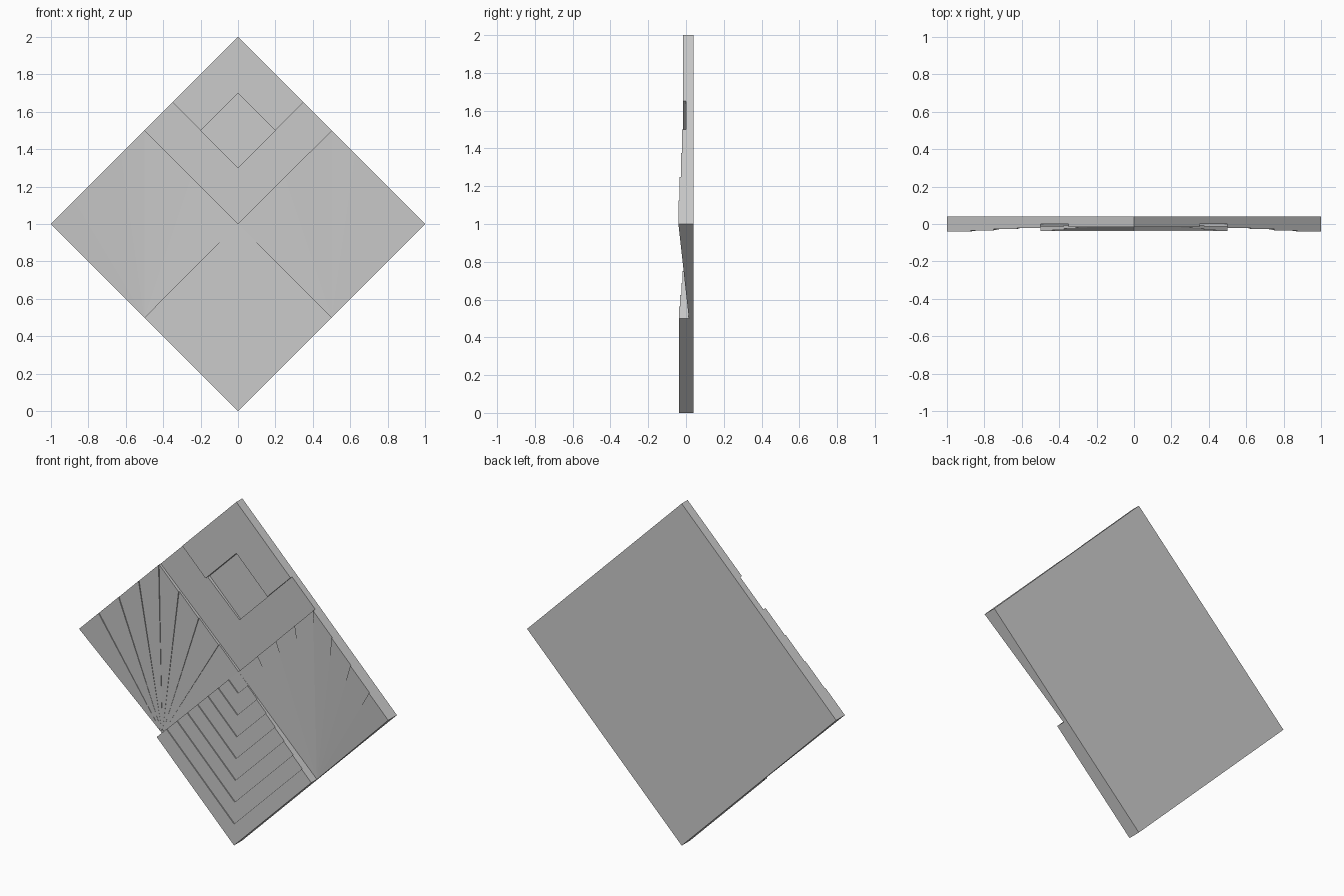
import bpy, bmesh

if "Cube" in bpy.data.objects:
    bpy.data.objects.remove(bpy.data.objects["Cube"])

BACK = 0.04      # rear plane of the panel
INNER = 0.032    # depth of hidden seams between tiles
N = 8            # steps per tile


def on_rim(p):
    return abs(p[0]) + abs(p[1] - 1) > 1 - 1e-4


def make_object(name, polys):
    bm = bmesh.new()
    for poly in polys:
        pts = []
        for p in poly:
            if not any(sum(abs(a - b) for a, b in zip(p, q)) < 1e-5 for q in pts):
                pts.append(p)
        if len(pts) > 2:
            bm.faces.new([bm.verts.new((x, y, z)) for x, z, y in pts])
    bmesh.ops.remove_doubles(bm, verts=bm.verts, dist=1e-5)
    bmesh.ops.recalc_face_normals(bm, faces=bm.faces)
    bm.normal_update()
    if sum(f.normal.y * f.calc_area() for f in bm.faces if abs(f.normal.y) > 0.5) > 0 and name != "back_panel":
        bmesh.ops.reverse_faces(bm, faces=bm.faces)
    me = bpy.data.meshes.new(name)
    bm.to_mesh(me)
    bm.free()
    ob = bpy.data.objects.new(name, me)
    bpy.context.collection.objects.link(ob)
    return ob


def relief(name, facets):
    """Front facets (x, z, y) joined by step walls, with skirts at the border."""
    edges = {}
    for f in facets:
        for a, b in zip(f, f[1:] + f[:1]):
            ka, kb = [(round(p[0], 4), round(p[1], 4)) for p in (a, b)]
            if ka != kb:
                if ka > kb:
                    ka, kb, a, b = kb, ka, b, a
                edges.setdefault((ka, kb), []).append((a, b))
    polys = list(facets)
    for pairs in edges.values():
        a, b = pairs[0]
        if len(pairs) == 2:
            c, d = pairs[1]
        else:
            mid = ((a[0] + b[0]) / 2, (a[1] + b[1]) / 2)
            depth = BACK if on_rim(mid) else INNER
            c, d = (a[0], a[1], depth), (b[0], b[1], depth)
        polys.append([a, b, d, c])
    return make_object(name, polys)


def mirrored(facets):
    return facets + [[(-x, z, y) for x, z, y in f] for f in facets]


# bottom tile: V-shaped stairs sinking towards the panel centre
stairs = []
for k in range(N):
    c0, c1, y = k / N, (k + 1) / N, -0.037 + 0.042 * k / (N - 1)
    stairs.append([(0, c0, y), ((1 - c0) / 2, (1 + c0) / 2, y),
                   ((1 - c1) / 2, (1 + c1) / 2, y), (0, c1, y)])
relief("chevron_stairs", mirrored(stairs))

# side tiles: fan blades from the lower corner, stepping down inwards
apex = (0.5, 0.5, 0.015)
blades = []
for k in range(N):
    y = -0.04 + 0.045 * k / (N - 1)
    p, q = [(1 - t / N, 1.5 - abs(t / N - 0.5), y) for t in (k, k + 1)]
    blades.append([apex, p, q])
relief("fan_right", blades)
relief("fan_left", [[(-x, z, y) for x, z, y in f] for f in blades])


# top tile: sunken V band, raised frame and deep square recess
def arm(x, z):
    return (x, z, 0.02 - 0.02 * (x + z - 1))


top = [
    [arm(0, 1), arm(0.5, 1.5), arm(0.35, 1.65), arm(0.2, 1.5), arm(0, 1.3)],
    [(0.35, 1.65, -0.015), (0, 2, -0.015), (0, 1.7, -0.015), (0.2, 1.5, -0.015)],
    [(0, 1.3, 0.025), (0.2, 1.5, 0.025), (0, 1.7, 0.025)],
]
relief("nested_squares", mirrored(top))

# flat rear face
make_object("back_panel", [[(0, 0, BACK), (-1, 1, BACK), (0, 2, BACK), (1, 1, BACK)]])
back = bpy.data.objects["back_panel"].data
if back.polygons[0].normal.y < 0:
    back.flip_normals()
